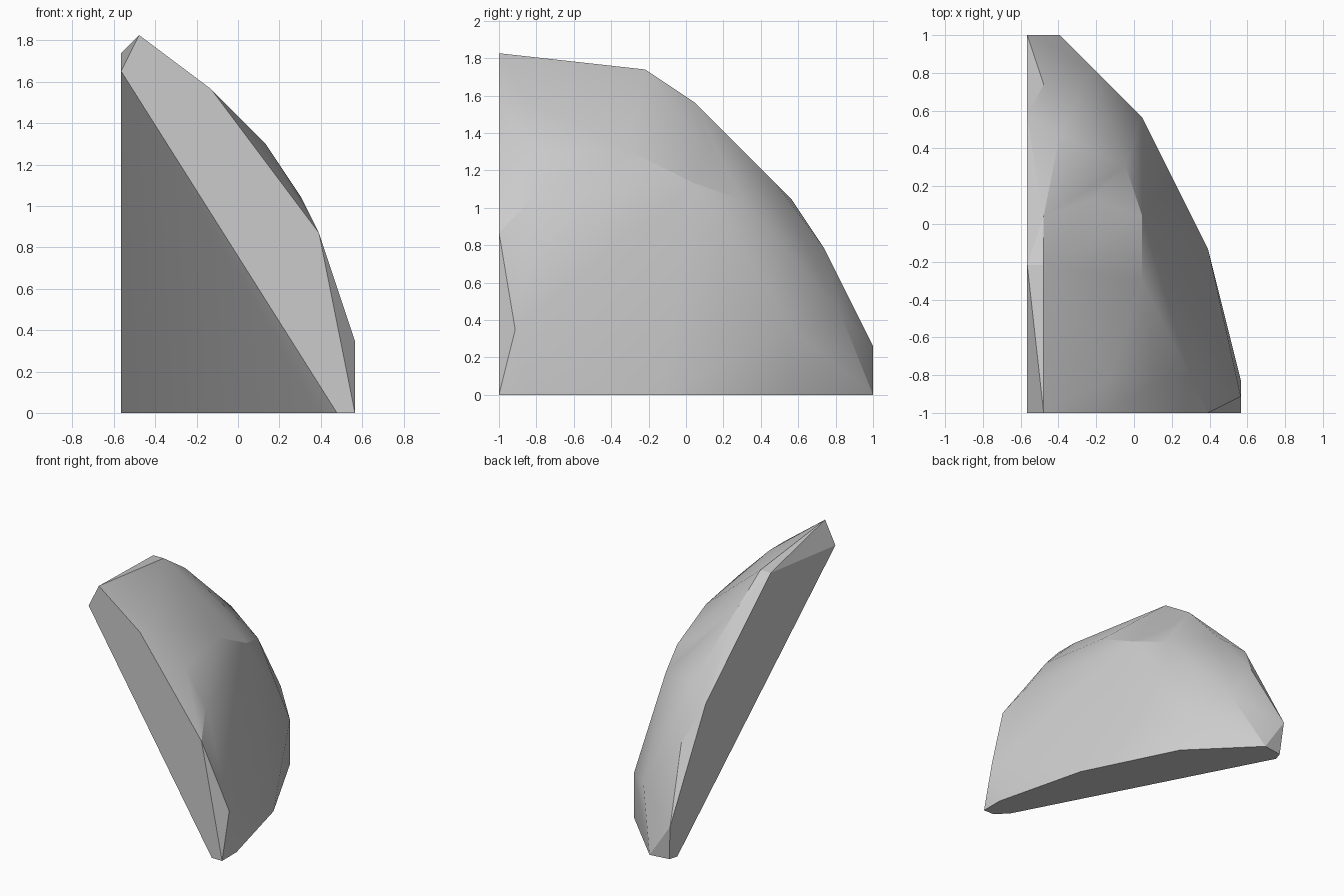
import bpy
import bmesh
import math

cube = bpy.data.objects.get("Cube")
if cube:
    bpy.data.objects.remove(cube, do_unlink=True)

UNIT = 2 / 23          # size of one modelling step
WIDTH, DEPTH = 13, 23  # overall steps along x and y

# Flat rims lying on the front, right-hand and ground planes
front_rim = [(0, 19), (1, 21), (5, 18), (11, 10), (13, 0), (12, 0)]
side_rim = [(9, 20), (18, 12), (23, 3), (22, 0)]
ground_rim = [(13, 2), (11, 10), (7, 18), (2, 23), (0.25, 22.75), (11, 1)]
# Corners of the bulging outer surface
dome = [(13, 1, 4), (1, 9, 20), (1, 12, 18), (2, 17, 13), (1, 20, 9),
        (4, 21, 5), (7, 18, 4), (6, 15, 12), (4, 13, 15), (7, 12, 13),
        (7, 8, 15), (5, 2, 18), (8, 2, 15), (10, 2, 12)]

corners = [(x, 0, z) for x, z in front_rim]
corners += [(0, y, z) for y, z in side_rim]
corners += [(x, y, 0) for x, y in ground_rim]
corners += dome

# Wrap the corners in a closed faceted shell
bm = bmesh.new()
for x, y, z in corners:
    bm.verts.new(((x - WIDTH / 2) * UNIT, (y - DEPTH / 2) * UNIT, z * UNIT))
bmesh.ops.convex_hull(bm, input=bm.verts[:])
loose = [v for v in bm.verts if not v.link_faces]
bmesh.ops.delete(bm, geom=loose, context='VERTS')
bmesh.ops.dissolve_limit(bm, angle_limit=math.radians(0.5),
                         verts=bm.verts[:], edges=bm.edges[:])
bmesh.ops.recalc_face_normals(bm, faces=bm.faces[:])

mesh = bpy.data.meshes.new("rock_shard")
bm.to_mesh(mesh)
bm.free()
rock = bpy.data.objects.new("rock_shard", mesh)
bpy.context.collection.objects.link(rock)

# Plain stone colour
stone = bpy.data.materials.new("grey_stone")
stone.use_nodes = True
colour = (0.6, 0.6, 0.6, 1)
stone.diffuse_color = colour
stone.node_tree.nodes["Principled BSDF"].inputs["Base Color"].default_value = colour
mesh.materials.append(stone)

# Soft outer surface, crisp broken edges
bpy.ops.object.select_all(action='DESELECT')
rock.select_set(True)
bpy.context.view_layer.objects.active = rock
bpy.ops.object.shade_smooth_by_angle(angle=math.radians(20))
